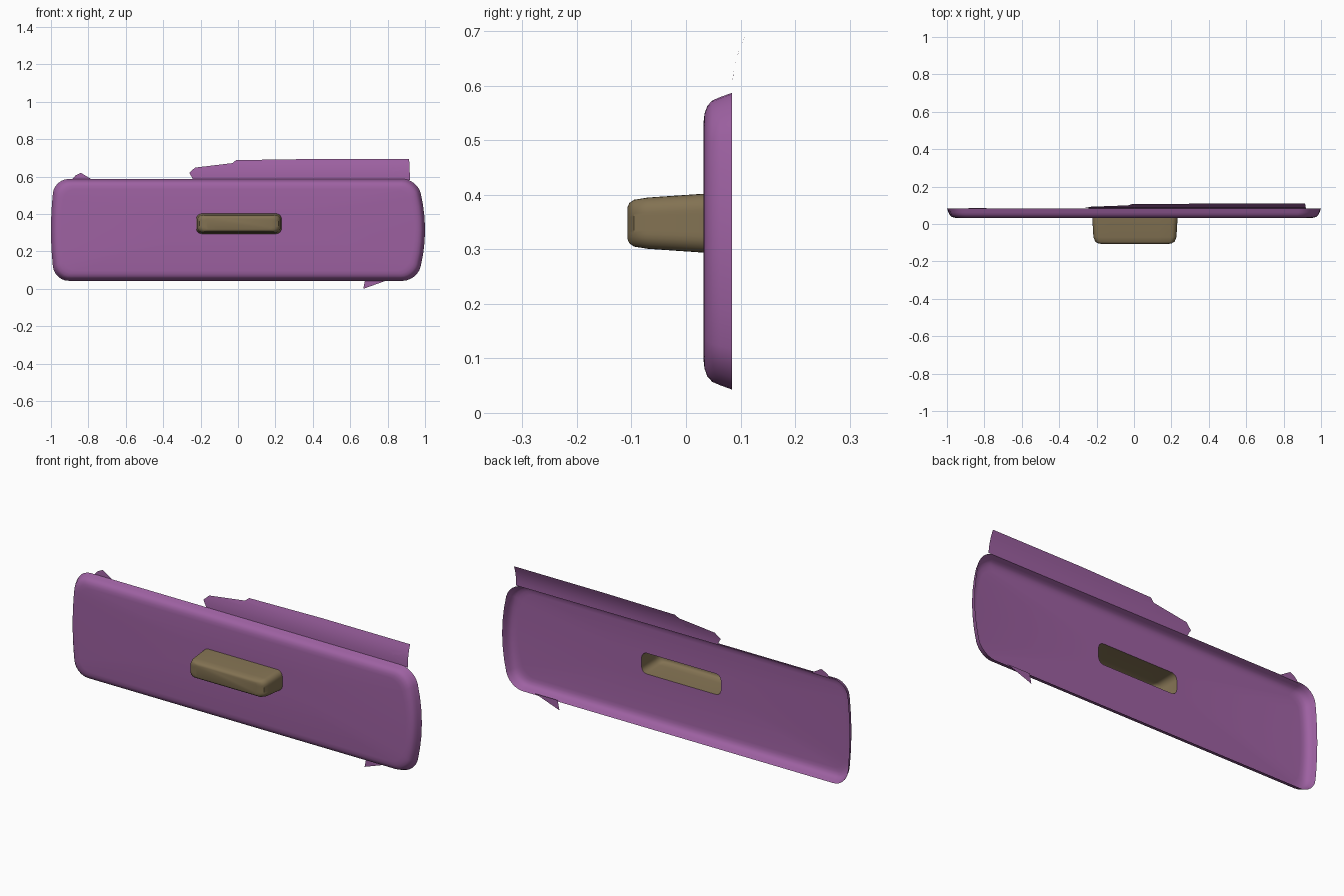
import bpy, bmesh, math

cube = bpy.data.objects.get("Cube")
if cube:
    bpy.data.objects.remove(cube)


def make_material(name, rgb):
    mat = bpy.data.materials.new(name)
    mat.use_nodes = True
    mat.diffuse_color = (*rgb, 1)
    mat.node_tree.nodes["Principled BSDF"].inputs["Base Color"].default_value = (*rgb, 1)
    return mat


purple = make_material("purple paint", (0.34, 0.12, 0.36))
brass = make_material("dull brass", (0.225, 0.168, 0.085))


def finish(name, bm, mat):
    mesh = bpy.data.meshes.new(name)
    bm.to_mesh(mesh)
    bm.free()
    mesh.materials.append(mat)
    obj = bpy.data.objects.new(name, mesh)
    bpy.context.collection.objects.link(obj)
    bpy.ops.object.select_all(action='DESELECT')
    obj.select_set(True)
    bpy.context.view_layer.objects.active = obj
    bpy.ops.object.shade_smooth_by_angle(angle=math.radians(40))
    return obj


def ring(y, cx, cz, hw, hh, radius, bow_left=0, bow_right=0):
    """Rounded rectangle, anticlockwise from the front, with bowed ends."""
    pts = []
    arc_steps, side_steps = 7, 6
    for k, (sx, sz) in enumerate([(1, 1), (-1, 1), (-1, -1), (1, -1)]):
        for i in range(arc_steps):
            a = math.pi / 2 * (k + i / (arc_steps - 1))
            pts.append((sx * (hw - radius) + radius * math.cos(a),
                        sz * (hh - radius) + radius * math.sin(a)))
        # Extra points along the side that follows this corner
        nx, nz = [(-1, 1), (-1, -1), (1, -1), (1, 1)][k]
        end_a = math.pi / 2 * (k + 1)
        start = pts[-1]
        end = (nx * (hw - radius) + radius * math.cos(end_a),
               nz * (hh - radius) + radius * math.sin(end_a))
        for i in range(1, side_steps):
            t = i / side_steps
            pts.append(tuple(s + (e - s) * t for s, e in zip(start, end)))
    out = []
    for x, z in pts:
        bow = bow_right if x > 0 else bow_left
        out.append((cx + x * (1 - bow * (z / hh) ** 2), y, cz + z))
    return out


def loft(name, rings, mat, cap=False):
    bm = bmesh.new()
    loops = [[bm.verts.new(p) for p in r] for r in rings]
    n = len(loops[0])
    if cap:
        bm.faces.new(loops[0])
    for a, b in zip(loops, loops[1:]):
        for i in range(n):
            j = (i + 1) % n
            bm.faces.new((a[i], b[i], b[j], a[j]))
    return finish(name, bm, mat)


# Handle: hollow, open at the back
FRONT = 0.032
handle_root = ring(FRONT, 0.005, 0.348, 0.228, 0.054, 0.03)
handle_steps = [(-0.107, 0.175, 0.030, 0.015), (-0.104, 0.195, 0.037, 0.02),
                (-0.095, 0.212, 0.043, 0.025), (-0.07, 0.222, 0.047, 0.027)]
loft("handle", [ring(y, 0.005, 0.348, w, h, r) for y, w, h, r in handle_steps]
     + [handle_root], brass, cap=True)

# Drawer front: a shallow open-backed tray with an opening behind the handle
tray_steps = [(FRONT, 0.055), (0.034, 0.038), (0.039, 0.024),
              (0.048, 0.014), (0.062, 0.008), (0.084, 0)]
loft("drawer_front", [handle_root]
     + [ring(y, 0, 0.315, 1 - d, 0.272 - d, 0.075 - d * 0.4, 0.02, 0.045)
        for y, d in tray_steps], purple)


# Torn flaps of thin sheet along the back rim
def lean(z):
    return 0.084 + 2.1 * max(0, z - 0.585) ** 2


def flap(name, outline):
    bm = bmesh.new()
    bm.faces.new([bm.verts.new((x, 0, z)) for x, z in outline])
    bmesh.ops.triangulate(bm, faces=bm.faces[:])
    for z in (0.605, 0.63, 0.65, 0.67):
        bmesh.ops.bisect_plane(bm, geom=bm.verts[:] + bm.edges[:] + bm.faces[:],
                               plane_co=(0, 0, z), plane_no=(0, 0, 1))
    for v in bm.verts:
        v.co.y = lean(v.co.z)
    return finish(name, bm, purple)


flap("upper_flap", [(-0.24, 0.585), (0.92, 0.583), (0.83, 0.62), (0.82, 0.647),
                    (0.91, 0.655), (0.915, 0.694), (0.4, 0.694), (-0.01, 0.688),
                    (-0.03, 0.672), (-0.11, 0.66), (-0.06, 0.63), (-0.23, 0.648),
                    (-0.26, 0.62)])
flap("corner_flap", [(-0.89, 0.582), (-0.78, 0.584), (-0.84, 0.62), (-0.87, 0.605)])
flap("lower_flap", [(0.67, 0), (0.81, 0.05), (0.68, 0.05)])
